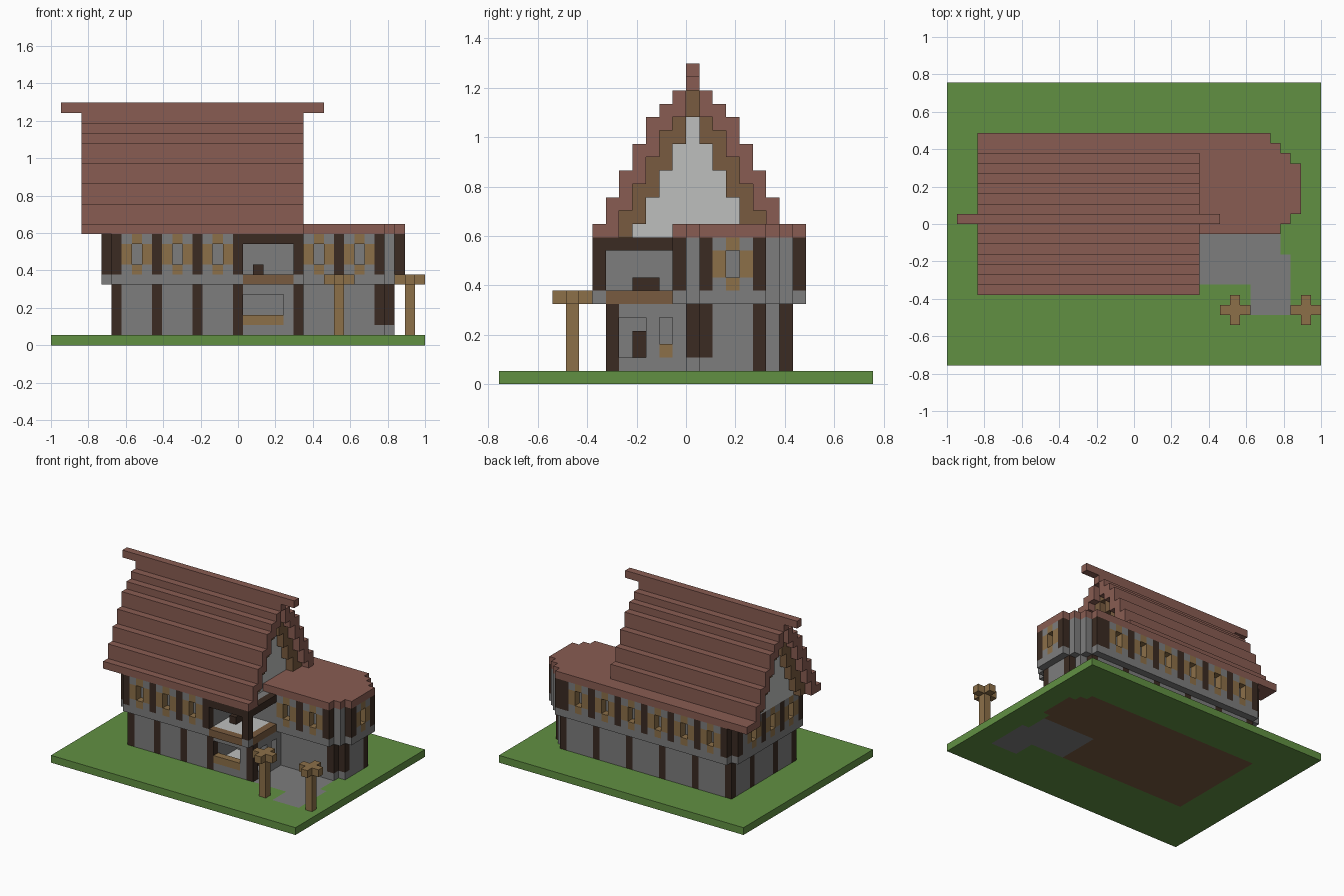
import bpy
import bmesh
from mathutils import Vector

cube = bpy.data.objects.get("Cube")
if cube:
    bpy.data.objects.remove(cube)

NX, NY = 37, 28          # plot size in blocks
U = 2 / NX               # block size
cells = {}               # block position -> (part, colour)

COLOURS = {
    "grass green": (0.12, 0.28, 0.055),
    "roof clay": (0.25, 0.108, 0.085),
    "stone grey": (0.205, 0.205, 0.205),
    "dark timber": (0.043, 0.024, 0.016),
    "brown timber": (0.19, 0.105, 0.05),
    "oak": (0.265, 0.162, 0.066),
    "plaster": (0.51, 0.52, 0.51),
}
GRASS, CLAY, STONE, DARK, BROWN, OAK, PLASTER = COLOURS


def fill(part, colour, x, y, z):
    """Fill a range of blocks; part None carves them away."""
    for i in range(*x):
        for j in range(*y):
            for k in range(*z):
                if part:
                    cells[i, j, k] = (part, colour)
                else:
                    cells.pop((i, j, k), None)


def on_wall(part, colour, axis, wall, a, z):
    """Fill blocks on a wall plane; axis is the direction the wall runs."""
    w = (wall, wall + 1)
    if axis == "x":
        fill(part, colour, a, w, z)
    else:
        fill(part, colour, w, a, z)


def window(axis, wall, a):
    """Three-block bay: side shutters, lintel and sill, recessed pane."""
    on_wall("window_frames", OAK, axis, wall, (a, a + 3), (8, 10))
    on_wall("window_frames", OAK, axis, wall, (a + 1, a + 2), (7, 11))
    on_wall(None, None, axis, wall, (a + 1, a + 2), (8, 10))


def post(axis, wall, a, z):
    on_wall("timber_posts", DARK, axis, wall, (a, a + 1), z)


def upper_end(j):
    if j < 13:
        return 25
    return {13: 33, 14: 34, 20: 34, 21: 33, 22: 32}.get(j, 35)


def lower_end(j):
    if j < 14:
        return 25
    return {14: 33, 20: 33, 21: 32}.get(j, 34)


# Ground and path
fill("ground", GRASS, (0, NX), (0, NY), (0, 1))
fill("path", STONE, (25, 34), (8, 14), (0, 1))
fill("ground", GRASS, (33, 34), (11, 14), (0, 1))
fill("path", STONE, (30, 34), (5, 8), (0, 1))

# Lower storey with floor
for j in range(8, 22):
    fill("floor", BROWN, (6, lower_end(j)), (j, j + 1), (0, 1))
    fill("lower_walls", STONE, (6, lower_end(j)), (j, j + 1), (1, 6))

# Upper storey, one block wider, with stepped corners
for j in range(7, 23):
    start = 6 if j in (7, 22) else 5
    fill("upper_walls", STONE, (start, upper_end(j)), (j, j + 1), (6, 11))

# Lower timber posts
LOW, HIGH = (1, 6), (7, 11)
for i in (6, 10, 14, 18, 24):
    post("x", 8, i, LOW)
for i in range(6, 32, 5):
    post("x", 21, i, LOW)
for j in (12, 17):
    post("y", 6, j, LOW)
post("y", 33, 19, LOW)
for i, j in ((32, 14), (33, 15)):
    post("x", j, i, (2, 6))

# Upper timber posts
for i in (6, 10, 14, 18, 24):
    post("x", 7, i, HIGH)
for i in (28, 32):
    post("x", 13, i, HIGH)
for i in (6, 10, 14, 18, 22, 26, 30, 31):
    post("x", 22, i, HIGH)
for j in (8, 12, 16, 21):
    post("y", 5, j, HIGH)
for j in (15, 19):
    post("y", 34, j, HIGH)

# Upper windows
for a in (7, 11, 15):
    window("x", 7, a)
for a in (25, 29):
    window("x", 13, a)
for a in range(7, 30, 4):
    window("x", 22, a)
for a in (9, 13, 17):
    window("y", 5, a)
window("y", 34, 16)

# Open balcony on the front corner
fill(None, None, (19, 24), (7, 13), (7, 10))
fill(None, None, (24, 25), (8, 13), (7, 10))
fill("balcony_floor", PLASTER, (19, 24), (8, 13), (6, 7))
fill("balcony_rail", BROWN, (19, 24), (7, 8), (6, 7))
fill("balcony_rail", BROWN, (24, 25), (8, 13), (6, 7))
fill("balcony_beam", DARK, (19, 25), (7, 8), (10, 11))
fill("balcony_beam", DARK, (24, 25), (7, 13), (10, 11))
fill("balcony_seat", DARK, (20, 21), (10, 12), (7, 8))

# Porch room below the balcony
fill(None, None, (19, 24), (9, 13), (2, 5))
fill("porch_floor", PLASTER, (19, 24), (9, 13), (1, 2))
fill(None, None, (19, 23), (8, 9), (3, 5))
fill("porch_sill", OAK, (19, 23), (8, 9), (2, 3))
fill(None, None, (24, 25), (9, 11), (2, 5))
fill("porch_door", DARK, (23, 24), (10, 11), (2, 4))
fill(None, None, (24, 25), (12, 13), (3, 5))
fill("porch_sill", OAK, (24, 25), (12, 13), (2, 3))

# Flat roof over the wing and along the back
for j in range(13, 23):
    fill("flat_roof", CLAY, (22 if j < 21 else 3, upper_end(j)), (j, j + 1), (11, 12))

# Stepped main roof: bottom, top and gable wall height per row, eave to ridge
ROWS = [(11, 12, 11), (11, 14, 11), (13, 16, 11), (15, 18, 12),
        (17, 20, 14), (19, 21, 16), (20, 22, 18), (22, 23, 20)]
for n, (bottom, top, wall) in enumerate(ROWS):
    for j in {7 + n, 21 - n}:
        row = (j, j + 1)
        fill("main_roof", CLAY, (3, 25), row, (bottom, top))
        for wall_x, trim_x in ((5, 4), (22, 23)):
            fill("gable_trim", BROWN, (trim_x, trim_x + 1), row, (wall, bottom))
            fill("gable_trim", BROWN, (wall_x, wall_x + 1), row, (wall, bottom))
            fill("gable_wall", PLASTER, (wall_x, wall_x + 1), row, (11, wall))
fill("roof_ridge", CLAY, (1, 27), (14, 15), (23, 24))

# Yard posts with cross-shaped heads
for i in (28, 35):
    fill("yard_posts", OAK, (i, i + 1), (5, 6), (1, 7))
    fill("yard_posts", OAK, (i - 1, i + 2), (5, 6), (6, 7))
    fill("yard_posts", OAK, (i, i + 1), (4, 7), (6, 7))

# Materials
materials = {}
for name, rgb in COLOURS.items():
    mat = bpy.data.materials.new(name)
    mat.use_nodes = True
    mat.diffuse_color = (*rgb, 1)
    bsdf = next(n for n in mat.node_tree.nodes if n.type == "BSDF_PRINCIPLED")
    bsdf.inputs["Base Color"].default_value = (*rgb, 1)
    bsdf.inputs["Roughness"].default_value = 0.9
    materials[name] = mat

# Turn the exposed block sides of each part into one clean mesh
ORIGIN = Vector((-NX / 2, -NY / 2, 0))
parts = {}
for pos, key in cells.items():
    parts.setdefault(key, []).append(pos)

for (part, colour), blocks in parts.items():
    bm = bmesh.new()
    for pos in blocks:
        for axis in range(3):
            for side in (0, 1):
                normal = Vector((0, 0, 0))
                normal[axis] = 2 * side - 1
                if tuple(int(p + d) for p, d in zip(pos, normal)) in cells:
                    continue
                corners = []
                for a, b in ((0, 0), (1, 0), (1, 1), (0, 1)):
                    c = Vector(pos) + ORIGIN
                    c[axis] += side
                    c[(axis + 1) % 3] += a
                    c[(axis + 2) % 3] += b
                    corners.append(bm.verts.new(c * U))
                bm.faces.new(corners if side else corners[::-1])
    bmesh.ops.remove_doubles(bm, verts=bm.verts[:], dist=U / 100)
    bmesh.ops.dissolve_limit(bm, angle_limit=0.01, verts=bm.verts[:], edges=bm.edges[:])
    mesh = bpy.data.meshes.new(part)
    bm.to_mesh(mesh)
    bm.free()
    mesh.materials.append(materials[colour])
    bpy.context.collection.objects.link(bpy.data.objects.new(part, mesh))
